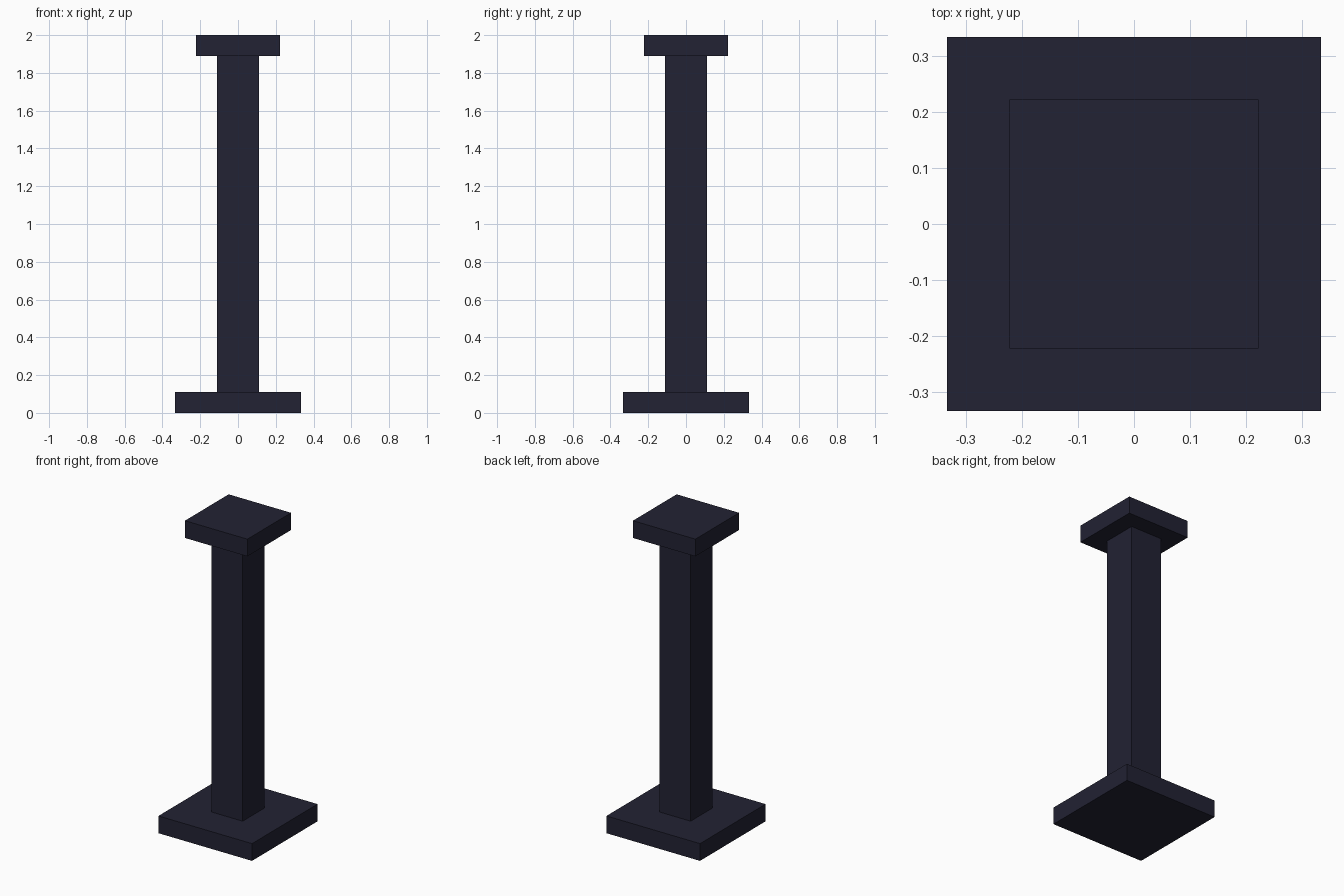
import bpy

if "Cube" in bpy.data.objects:
    bpy.data.objects.remove(bpy.data.objects["Cube"], do_unlink=True)

# Single dark navy material
COLOUR = (0.0159, 0.0159, 0.0331, 1.0)
navy = bpy.data.materials.new("dark_navy")
navy.use_nodes = True
navy.diffuse_color = COLOUR
bsdf = next(n for n in navy.node_tree.nodes if n.type == 'BSDF_PRINCIPLED')
bsdf.inputs["Base Color"].default_value = COLOUR

UNIT = 2 / 18  # slab thickness; every size is a multiple of it


def square_block(name, width, bottom, top):
    """Centred square block between two heights, sized in units."""
    bpy.ops.mesh.primitive_cube_add(size=1, location=(0, 0, (bottom + top) / 2 * UNIT))
    block = bpy.context.object
    block.name = block.data.name = name
    block.scale = (width * UNIT, width * UNIT, (top - bottom) * UNIT)
    bpy.ops.object.transform_apply(location=False, rotation=False, scale=True)
    block.data.materials.append(navy)
    return block


# Wide foot, slim shaft and smaller cap
square_block("base_plate", 6, 0, 1)
square_block("column_shaft", 2, 1, 17)
square_block("top_plate", 4, 17, 18)
